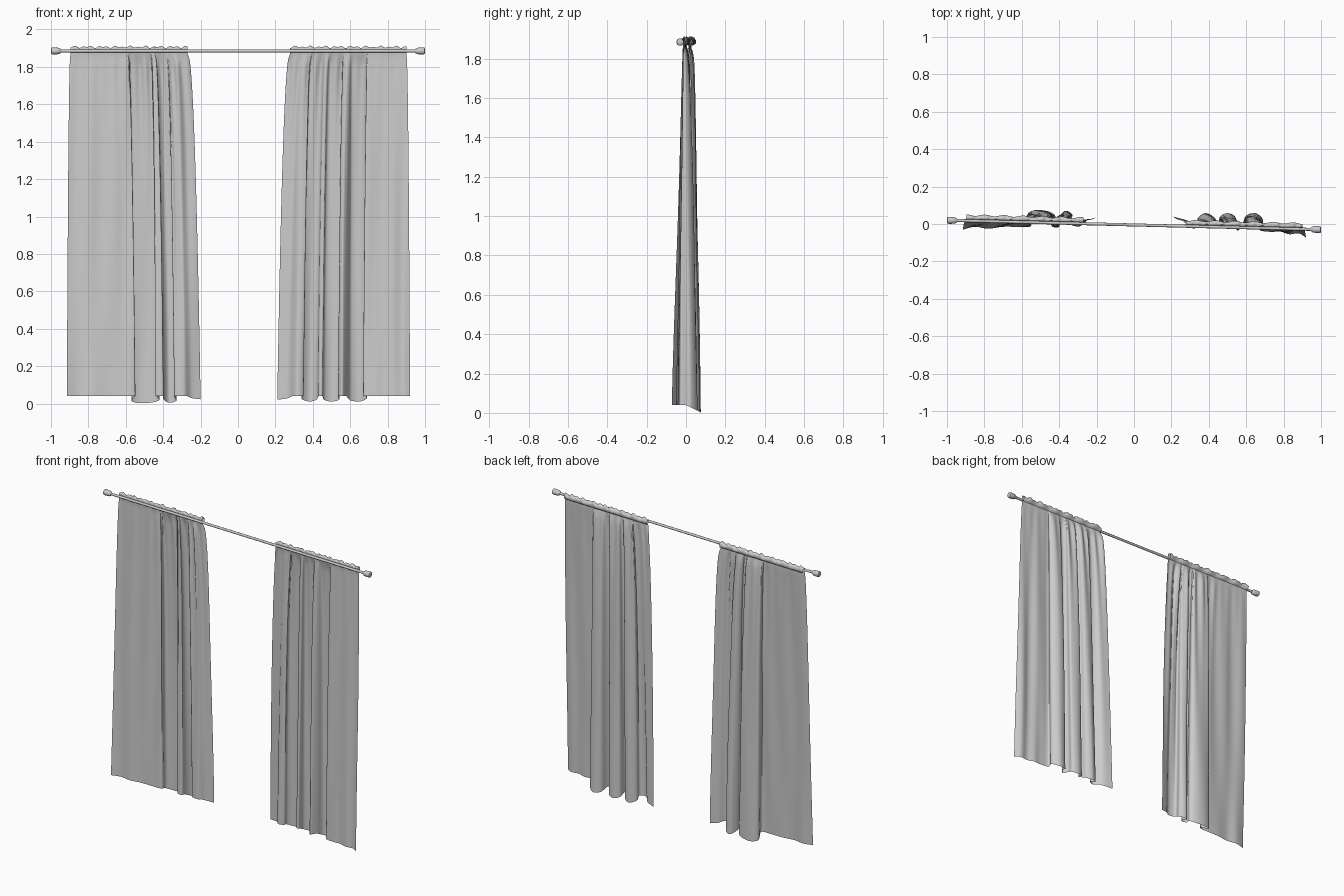
import bpy, bmesh, math
from mathutils import Vector

cube = bpy.data.objects.get("Cube")
if cube:
    bpy.data.objects.remove(cube, do_unlink=True)

ROD_Z = 1.885


def material(name, rgb):
    m = bpy.data.materials.new(name)
    m.use_nodes = True
    m.diffuse_color = (*rgb, 1)
    m.node_tree.nodes["Principled BSDF"].inputs["Base Color"].default_value = (*rgb, 1)
    return m


grey = material("light grey", (0.6, 0.6, 0.6))


def rod_y(x):
    return -0.005 - 0.025 * x


def finish(bm, name, angle):
    me = bpy.data.meshes.new(name)
    bmesh.ops.recalc_face_normals(bm, faces=bm.faces)
    bm.to_mesh(me)
    bm.free()
    ob = bpy.data.objects.new(name, me)
    bpy.context.collection.objects.link(ob)
    me.materials.append(grey)
    bpy.ops.object.select_all(action='DESELECT')
    ob.select_set(True)
    bpy.context.view_layer.objects.active = ob
    bpy.ops.object.shade_smooth_by_angle(angle=math.radians(angle))
    return ob


def lathe(name, profile, sides=20):
    """Turn (x, radius) pairs around the slightly skewed rod axis."""
    bm = bmesh.new()
    rings = []
    for x, r in profile:
        rings.append([bm.verts.new((x, rod_y(x) + r * math.cos(a), ROD_Z + r * math.sin(a)))
                      for a in (math.tau * i / sides for i in range(sides))])
    for a, b in zip(rings, rings[1:]):
        for i in range(sides):
            j = (i + 1) % sides
            bm.faces.new((a[i], a[j], b[j], b[i]))
    bm.faces.new(rings[0])
    bm.faces.new(rings[-1])
    return finish(bm, name, 40)


def smooth_path(points, steps=7):
    """Catmull-Rom curve through the points."""
    p = [Vector(q) for q in points]
    p = [2 * p[0] - p[1]] + p + [2 * p[-1] - p[-2]]
    out = []
    for a, b, c, d in zip(p, p[1:], p[2:], p[3:]):
        for k in range(steps):
            t = k / steps
            out.append(0.5 * (2 * b + (c - a) * t + (2 * a - 5 * b + 4 * c - d) * t * t
                              + (3 * b - a - 3 * c + d) * t ** 3))
    return out + [p[-2]]


def curtain(name, hem):
    path = smooth_path(hem)
    side = 1 if hem[0][0] > 0 else -1
    # Gathered top edge: the hem order flattened and pulled in
    top_x = sorted((abs(q.x) for q in path), reverse=True)
    top_x = [side * (0.27 + (x - 0.2) * 0.63 / 0.72) for x in top_x]
    rows = 44
    bm = bmesh.new()
    grid = []
    for q, tx in zip(path, top_x):
        col = []
        gather = min(1, max(0.15, (0.72 - abs(tx)) * 6))
        pleat = math.sin(tx * 115) + 0.5 * math.sin(tx * 67 + 1)
        hem_z = min(0.04, max(0.002, 0.04 - 0.5 * q.y))
        ty = rod_y(tx) + 0.012
        # Hanging cloth: folds deepen toward the hem
        for r in range(rows + 1):
            h = 1 - (r / rows) ** 0.8
            fx = h ** 0.45
            fy = h ** 0.42 if q.y > -0.01 else h ** 0.9
            x = tx + (q.x - tx) * fx
            y = ty + (q.y - ty) * fy
            y += 0.008 * gather * pleat * math.exp(-h * 5) * min(1, h * 25)
            y += 0.004 * math.sin(x * 42 + h * 3) * h * (1 - h) * 4
            col.append((x, y, hem_z + (1.872 - hem_z) * (1 - h)))
        # Ruffled heading rolled over behind the rod
        ruff = 0.004 * math.sin(tx * 150) + 0.003 * math.sin(tx * 83 + side)
        puff = 0.004 * math.sin(tx * 61)
        for dy, z in ((0.009, 1.888), (0.007, 1.899 + ruff / 2), (0.014, 1.907 + ruff),
                      (0.025 + puff, 1.902 + ruff), (0.031 + puff, 1.89),
                      (0.028 + puff, 1.876), (0.018, 1.868)):
            col.append((tx, rod_y(tx) + dy, z))
        grid.append([bm.verts.new(c) for c in col])
    for a, b in zip(grid, grid[1:]):
        for i in range(len(a) - 1):
            bm.faces.new((a[i], b[i], b[i + 1], a[i + 1]))
    return finish(bm, name, 80)


# Rod and end caps
lathe("curtain_rod", [(-0.97, 0.008), (0.97, 0.008)])
for s, label in ((-1, "right"), (1, "left")):
    lathe(label + "_rod_cap", [(s * x, r) for x, r in (
        (0.945, 0.009), (0.953, 0.014), (0.958, 0.017), (0.99, 0.019), (0.997, 0.017), (1.0, 0.012))])

# Curtains, hem outline from outer edge to inner edge
curtain("right_curtain", [
    (-0.915, -0.03), (-0.85, -0.015), (-0.78, -0.025), (-0.7, -0.015), (-0.62, -0.015),
    (-0.55, -0.01), (-0.57, 0.05), (-0.53, 0.074), (-0.46, 0.068), (-0.42, 0.04),
    (-0.44, -0.01), (-0.4, -0.015), (-0.4, 0.03), (-0.37, 0.07), (-0.33, 0.05),
    (-0.34, 0), (-0.29, -0.012), (-0.25, 0.02), (-0.2, 0.035)])
curtain("left_curtain", [
    (0.92, -0.072), (0.88, -0.05), (0.83, -0.055), (0.78, -0.04), (0.73, -0.042),
    (0.67, -0.03), (0.69, 0.02), (0.65, 0.058), (0.6, 0.045), (0.58, 0),
    (0.555, -0.035), (0.535, 0), (0.54, 0.04), (0.5, 0.058), (0.46, 0.04),
    (0.45, -0.005), (0.43, 0), (0.42, 0.04), (0.38, 0.058), (0.34, 0.03),
    (0.35, -0.01), (0.31, -0.022), (0.27, 0.02), (0.21, 0.04)])
